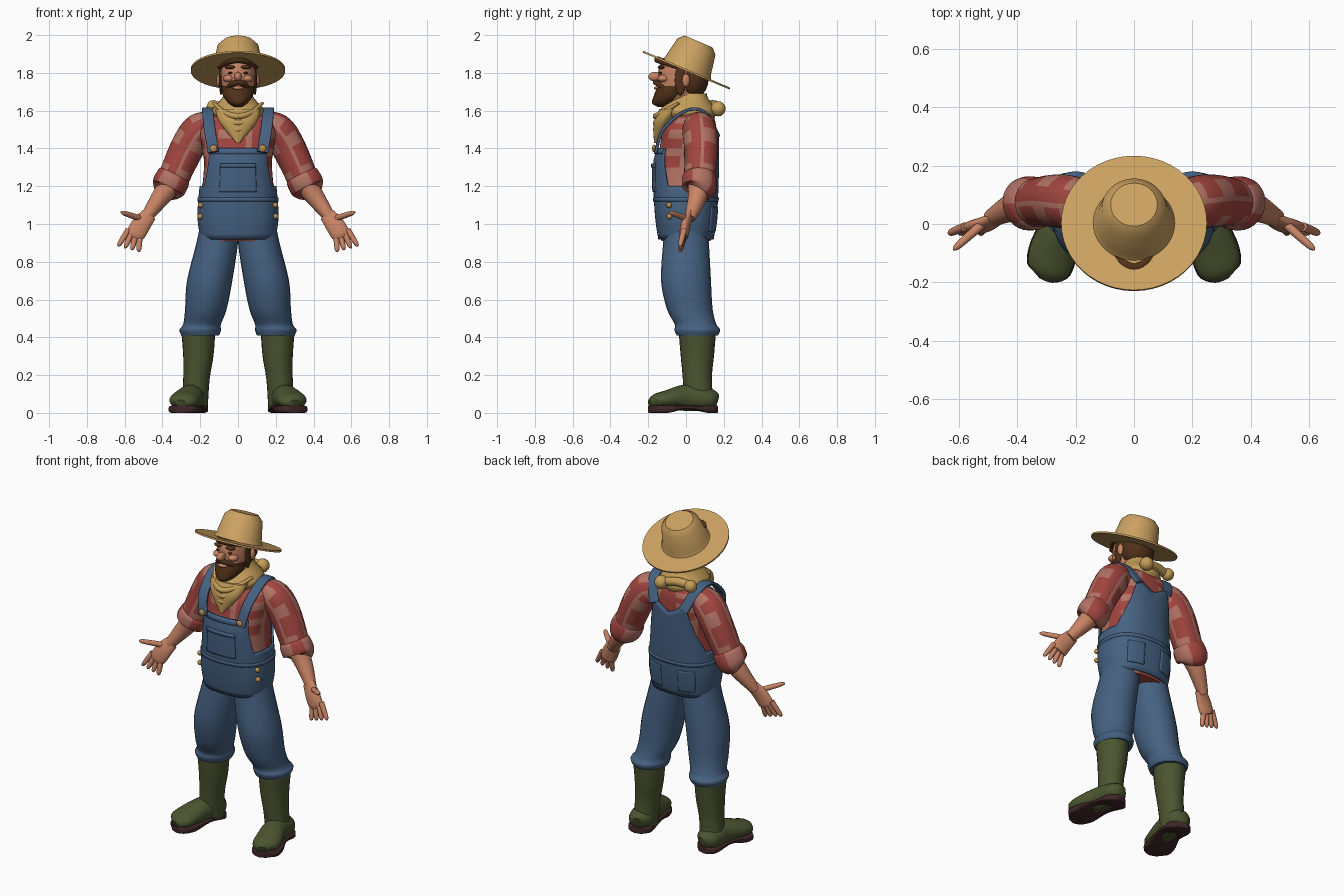
import bpy, bmesh, math
from mathutils import Vector

cube = bpy.data.objects.get("Cube")
if cube:
    bpy.data.objects.remove(cube)


def material(name, *rgb):
    mat = bpy.data.materials.new(name)
    mat.use_nodes = True
    mat.diffuse_color = (*rgb, 1)
    shader = next(node for node in mat.node_tree.nodes if node.type == 'BSDF_PRINCIPLED')
    shader.inputs["Base Color"].default_value = (*rgb, 1)
    shader.inputs["Roughness"].default_value = .8
    return mat


DENIM = material("denim blue", .06, .12, .22)
SKIN = material("skin", .58, .23, .13)
STRAW = material("straw", .6, .36, .12)
SCARF = material("mustard cloth", .55, .34, .1)
RED = material("plaid red", .36, .06, .05)
PINK = material("plaid pink", .45, .17, .13)
HAIR = material("brown hair", .08, .03, .01)
BOOT = material("boot green", .07, .09, .03)
SOLE = material("sole brown", .05, .02, .02)
BRASS = material("brass", .5, .27, .08)

X_AXIS, Y_AXIS, Z_AXIS = Vector((1, 0, 0)), Vector((0, 1, 0)), Vector((0, 0, 1))
SIDES = (("left", 1), ("right", -1))
made = []


def finish(name, bm, *mats):
    bmesh.ops.remove_doubles(bm, verts=bm.verts, dist=.0001)
    bmesh.ops.recalc_face_normals(bm, faces=bm.faces)
    mesh = bpy.data.meshes.new(name)
    bm.to_mesh(mesh)
    bm.free()
    for mat in mats:
        mesh.materials.append(mat)
    ob = bpy.data.objects.new(name, mesh)
    bpy.context.collection.objects.link(ob)
    made.append(ob)
    return ob


def smooth(points, steps):
    """Catmull-Rom curve through the stations."""
    padded = [points[0], *points, points[-1]]
    out = []
    for k in range(len(points) - 1):
        for i in range(steps):
            t = i / steps
            out.append([q + t * (r - o + t * (2 * o - 5 * q + 4 * r - s + t * (3 * (q - r) + s - o))) / 2
                        for o, q, r, s in zip(*padded[k:k + 4])])
    return out + [points[-1]]


def oval(angle, power):
    return [math.copysign(abs(v) ** (2 / power), v) for v in (math.cos(angle), math.sin(angle))]


def loft(name, points, *mats, ref=X_AXIS, segs=24, steps=4, power=2, radius=0,
         depth=1, level=False, side=1, rule=None):
    """Closed tube through (x, y, z), with optional half width and half depth."""
    stations = []
    for x, y, z, *size in points:
        a = size[0] if size else radius
        stations.append((x * side, y, z, a, size[1] if len(size) > 1 else a * depth))
    path = smooth(stations, steps)
    bm = bmesh.new()
    rings = []
    for i, (*centre, a, b) in enumerate(path):
        before, after = path[max(i - 1, 0)], path[min(i + 1, len(path) - 1)]
        along = Z_AXIS if level else (Vector(after[:3]) - Vector(before[:3])).normalized()
        across = (ref - along * ref.dot(along)).normalized()
        normal = along.cross(across)
        ring = []
        for j in range(segs):
            u, v = oval(math.tau * j / segs, power)
            ring.append(bm.verts.new(Vector(centre) + across * a * u + normal * b * v))
        rings.append(ring)
    for i, (low, high) in enumerate(zip(rings, rings[1:])):
        for j in range(segs):
            k = (j + 1) % segs
            face = bm.faces.new((low[j], low[k], high[k], high[j]))
            face.material_index = rule(i, j) if rule else 0
    bm.faces.new(rings[0])
    bm.faces.new(rings[-1])
    return finish(name, bm, *mats)


def stack(name, rows, *mats, **options):
    """Upright loft on the centre line from rows of (y, z, half width, half depth)."""
    return loft(name, [(0, *row) for row in rows], *mats, level=True, **options)


def arch(name, width, middle, end, radius, mat):
    """Symmetric cord that bends from its middle (y, z) back to its ends."""
    points = []
    for k in range(-2, 3):
        t = k / 2
        y, z = [m + (e - m) * t * t for m, e in zip(middle, end)]
        points.append((width * t, y, z, radius * (1 - t * t / 2)))
    loft(name, points, mat, ref=Z_AXIS)


def blob(name, centre, size, mat):
    bm = bmesh.new()
    bmesh.ops.create_uvsphere(bm, u_segments=16, v_segments=10, radius=1)
    bmesh.ops.scale(bm, vec=size, verts=bm.verts)
    finish(name, bm, mat).location = centre


def plaid(i, j):
    return int(j % 8 > 2) if (i // 3) % 2 else int(j % 8 == 7)


# Torso profile, shared by the shirt and the cloth lying on it
TORSO = [(0, .91, .18, .13), (0, 1.05, .2, .15), (0, 1.3, .18, .16), (.01, 1.4, .19, .15),
         (.02, 1.5, .2, .14), (.04, 1.56, .16, .11), (.04, 1.61, .09, .08)]
FINE = smooth(TORSO, 6)
SQUARE = 2.4
stack("shirt_torso", TORSO, RED, PINK, segs=40, steps=6, power=SQUARE, rule=plaid)


def on_torso(degrees, z, lift):
    """Point above the torso; degrees run from the front towards +x."""
    low, high = next((p, q) for p, q in zip(FINE, FINE[1:]) if z <= q[1])
    t = (z - low[1]) / (high[1] - low[1])
    y, _, a, b = [p + (q - p) * t for p, q in zip(low, high)]
    u, v = oval(math.radians(degrees - 90), SQUARE)
    return Vector(((a + lift) * u, y + (b + lift) * v, z))


def patch(name, start, end, bottom, top, lift, rows=16):
    """Denim panel on the torso whose upper edge follows top(degrees)."""
    bm = bmesh.new()
    columns = [[bm.verts.new(on_torso(d, bottom + (top(d) - bottom) * r / rows, lift))
                for r in range(rows + 1)] for d in range(start, end + 1, 3)]
    for c, d in zip(columns, columns[1:]):
        for r in range(rows):
            bm.faces.new((c[r], d[r], d[r + 1], c[r + 1]))
    mod = finish(name, bm, DENIM).modifiers.new("cloth thickness", 'SOLIDIFY')
    mod.thickness, mod.offset = .01, 0


def bib_edge(degrees):
    """Upper edge: bib in front, low at the sides, two peaks behind."""
    angle = abs(degrees)
    line = [(0, 1.4), (45, 1.4), (60, 1.2), (111, 1.2), (144, 1.4), (156, 1.5), (180, 1.44)]
    for (a, low), (b, high) in zip(line, line[1:]):
        if angle <= b:
            return low + (high - low) * (angle - a) / (b - a)


# Overalls
patch("overalls_body", -180, 180, .92, bib_edge, .01)
patch("bib_hem", -42, 42, 1.37, lambda d: 1.4, .016, rows=2)
patch("bib_pocket", -24, 24, 1.17, lambda d: 1.32, .016)
patch("bib_pocket_hem", -24, 24, 1.3, lambda d: 1.32, .02, rows=2)
patch("waist_seam", -180, 180, 1.12, lambda d: 1.14, .014, rows=2)
for name, side in SIDES:
    middle = 180 - 27 * side
    patch(name + "_back_pocket", middle - 15, middle + 15, .96, lambda d: 1.09, .016)
    loft(name + "_trouser_leg",
         [(.1, 0, 1, .1), (.11, 0, .9, .11), (.15, 0, .7, .12), (.17, .02, .55, .11),
          (.19, .05, .47, .1), (.2, .06, .44, .11), (.2, .06, .41, .1)],
         DENIM, level=True, depth=1.1, side=side)
    loft(name + "_strap",
         [(.13, -.16, 1.38), (.15, -.12, 1.5), (.16, 0, 1.6), (.15, .1, 1.59), (.1, .17, 1.47)],
         DENIM, radius=.03, depth=.3, power=5, steps=6, side=side)
    blob(name + "_buckle", (.13 * side, -.17, 1.4), (.02, .01, .02), BRASS)
    for row, z in (("upper", 1.1), ("lower", 1.04)):
        blob(f"{name}_{row}_hip_button", on_torso(63 * side, z, .02), [.015] * 3, BRASS)

# Boots
for name, side in SIDES:
    loft(name + "_boot_shaft",
         [(.21, .06, .43, .09), (.21, .06, .3, .08), (.22, .06, .18, .07), (.23, .07, .03, .07)],
         BOOT, level=True, depth=1.1, side=side)
    foot = [(.22, .16, .06, .03, .04), (.23, .12, .07, .07, .06), (.25, 0, .08, .07, .07),
            (.28, -.1, .07, .08, .05), (.29, -.16, .06, .07, .04), (.3, -.19, .05, .03, .02)]
    loft(name + "_boot_foot", foot, BOOT, side=side)
    loft(name + "_sole", [(x, y, .02 if y else .03, a * 1.05, .02 if y else .01) for x, y, _, a, _ in foot],
         SOLE, power=5, side=side)


def digit(name, root, reach, side):
    """Tapering finger with a rounded tip."""
    steps = ((0, .016), (.5, .015), (.95, .012), (1.1, .004))
    loft(name, [(*(root + reach * t), r) for t, r in steps], SKIN, ref=Y_AXIS, segs=12, side=side)


# Arms and hands
for name, side in SIDES:
    arm = dict(ref=Y_AXIS, segs=32, side=side)
    loft(name + "_sleeve", [(.12, .06, 1.53, .06), (.2, .07, 1.5, .09), (.27, .08, 1.4, .09), (.36, .07, 1.2, .08)],
         RED, PINK, steps=6, rule=plaid, **arm)
    loft(name + "_rolled_cuff",
         [(.33, .07, 1.27, .07), (.34, .07, 1.25, .09), (.37, .07, 1.19, .09), (.38, .06, 1.17, .06)],
         RED, PINK, rule=lambda i, j: int(j % 10 > 3), **arm)
    loft(name + "_forearm", [(.35, .07, 1.22, .06), (.41, .06, 1.14, .05), (.49, .02, 1.03, .03)], SKIN, **arm)
    loft(name + "_palm", [(.47, .02, 1.05, .02), (.51, 0, 1, .025), (.54, -.01, .95, .025), (.55, -.01, .93, .02)],
         SKIN, depth=2, **arm)
    for k, finger in enumerate(("index", "middle", "ring", "little")):
        digit(f"{name}_{finger}_finger", Vector((.58 - .02 * k, -.01, .97 - .01 * k)),
              Vector((.05 - .015 * k, -.02, -.08)), side)
    digit(name + "_thumb", Vector((.52, 0, 1.03)), Vector((.09, -.08, .03)), side)

# Head and beard
stack("neck", [(.03, 1.52, .07, .07), (0, 1.7, .07, .07)], SKIN)
stack("head", [(-.07, 1.64, .04, .05), (-.05, 1.67, .07, .09), (-.03, 1.75, .09, .12),
               (-.02, 1.84, .09, .12), (0, 1.89, .08, .1), (.02, 1.92, .04, .05)], SKIN)
stack("beard", [(-.12, 1.62, .02, .03), (-.11, 1.64, .05, .07), (-.08, 1.68, .08, .09), (-.05, 1.73, .09, .1)], HAIR)
arch("moustache", .07, (-.16, 1.75), (-.1, 1.71), .015, HAIR)
arch("fringe", .1, (-.15, 1.87), (-.05, 1.83), .018, HAIR)
blob("back_hair", (0, .03, 1.77), (.1, .09, .11), HAIR)
blob("nose", (0, -.165, 1.78), (.02, .035, .025), SKIN)
blob("lower_lip", (0, -.15, 1.72), (.03, .02, .01), SKIN)
for name, side in SIDES:
    blob(name + "_sideburn", (.09 * side, -.03, 1.76), (.01, .03, .08), HAIR)
    blob(name + "_eyebrow", (.04 * side, -.13, 1.83), (.03, .02, .01), HAIR)
    blob(name + "_eye", (.04 * side, -.135, 1.8), (.014, .01, .006), HAIR)
    blob(name + "_cheek", (.05 * side, -.12, 1.77), (.03, .03, .02), SKIN)
    blob(name + "_ear", (.1 * side, 0, 1.76), (.015, .02, .035), SKIN)

# Neckerchief
stack("neckerchief_collar", [(.03, 1.69, .07, .08), (.02, 1.66, .09, .1), (.01, 1.6, .14, .15), (.02, 1.56, .12, .13)],
      SCARF)
stack("neckerchief_front", [(-.08, 1.61, .12, .06), (-.12, 1.54, .1, .05), (-.16, 1.43, .01, .01)], SCARF)
for n, place in enumerate(("upper", "middle", "lower")):
    drop = .035 * n
    arch(f"neckerchief_{place}_fold", .13 - drop / 2, (-.16, 1.57 - drop), (-.04, 1.64 - drop), .016, SCARF)
blob("neckerchief_knot", (.05, .17, 1.61), [.04] * 3, SCARF)
blob("neckerchief_end_knot", (-.13, .14, 1.62), [.036] * 3, SCARF)
loft("neckerchief_tie", [(.05, .16, 1.61), (-.04, .15, 1.63), (-.13, .13, 1.62)], SCARF, ref=Z_AXIS, radius=.025)

# Straw hat: one turned profile of (height, radius), tipped back
profile = [(0, .1), (0, .25), (.01, .25), (.01, .14), (.03, .13), (.14, .11), (.17, .08), (.17, .02)]
hat = loft("straw_hat", [(0, 0, z, r) for z, r in profile], STRAW, level=True, steps=1, segs=48)
hat.location.z = 1.81
hat.rotation_euler.x = math.radians(-23)

# Smooth shading with crisp hems
bpy.ops.object.select_all(action='DESELECT')
for ob in made:
    ob.select_set(True)
bpy.context.view_layer.objects.active = made[0]
bpy.ops.object.shade_smooth_by_angle(angle=math.radians(40))
